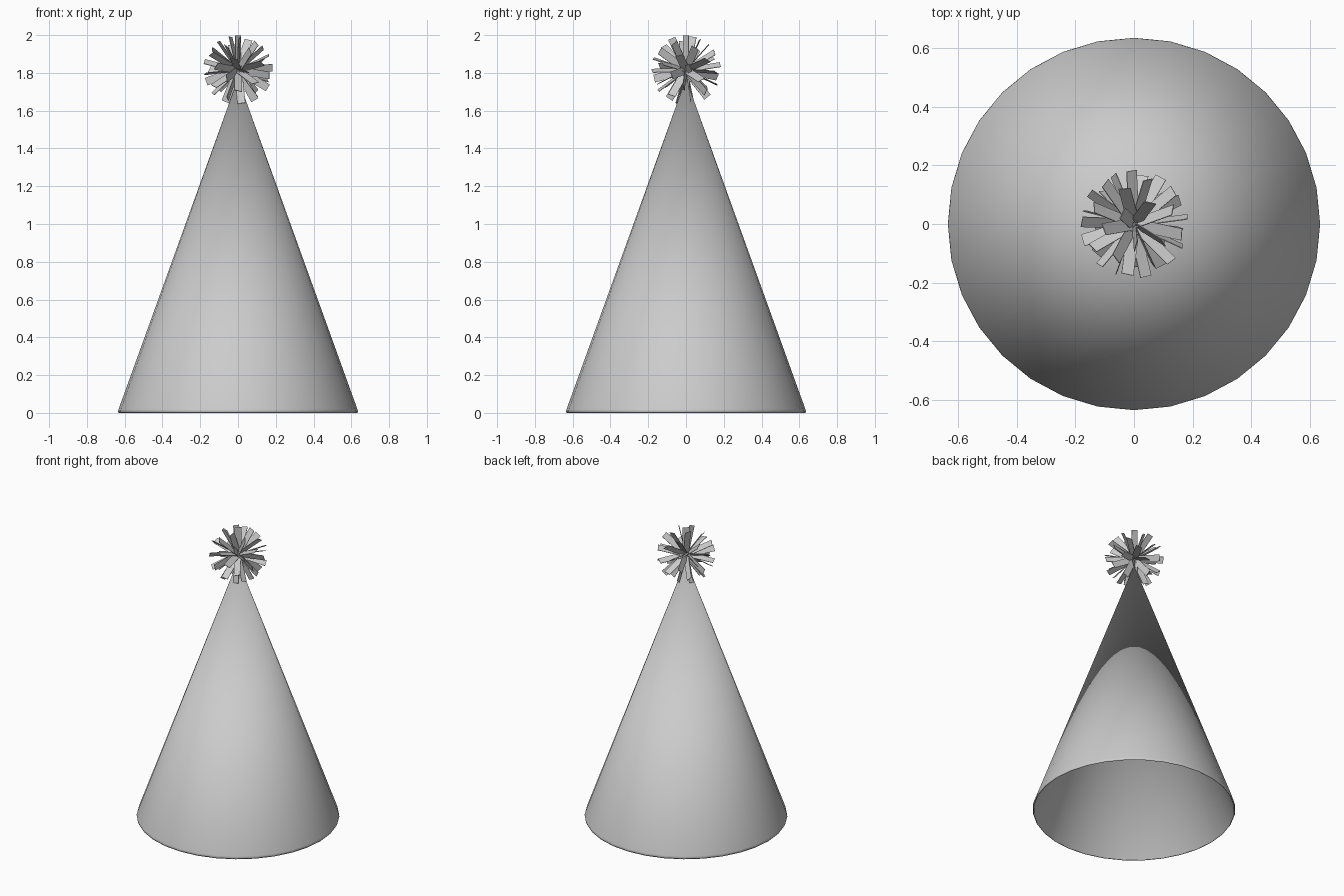
import bpy, bmesh, math, random
from mathutils import Vector, Matrix

if "Cube" in bpy.data.objects:
    bpy.data.objects.remove(bpy.data.objects["Cube"])

random.seed(4)


def make_object(name, bm):
    bmesh.ops.recalc_face_normals(bm, faces=bm.faces)
    mesh = bpy.data.meshes.new(name)
    bm.to_mesh(mesh)
    bm.free()
    obj = bpy.data.objects.new(name, mesh)
    bpy.context.collection.objects.link(obj)
    return obj


def lathe(name, profile, sides):
    """Spin an (r, z) profile about the z axis."""
    bm = bmesh.new()
    verts = [bm.verts.new((r, 0, z)) for r, z in profile]
    edges = [bm.edges.new(pair) for pair in zip(verts, verts[1:])]
    bmesh.ops.spin(bm, geom=verts + edges, cent=(0, 0, 0), axis=(0, 0, 1),
                   angle=math.tau, steps=sides, use_merge=True)
    bmesh.ops.remove_doubles(bm, verts=bm.verts, dist=1e-5)
    return make_object(name, bm)


# Hollow paper cone with a thin rounded rim
hat = lathe("hat_cone", [(0, 1.77), (0.632, 0.02), (0.635, 0.008), (0.631, 0.0),
                         (0.627, 0.003), (0.0, 1.74)], 32)
for poly in hat.data.polygons:
    poly.use_smooth = True

# Pompom of flat paper strips fanning out evenly in all directions
CENTRE, LENGTH, WIDTH, THICK, COUNT = Vector((0, 0, 1.815)), 0.184, 0.042, 0.003, 46
bm = bmesh.new()
for i in range(COUNT):
    h = 1 - 2 * i / (COUNT - 1)
    turn = i * math.pi * (3 - math.sqrt(5))
    ring = math.sqrt(max(0, 1 - h * h))
    direction = Vector((ring * math.cos(turn), ring * math.sin(turn), h))
    aim = direction.to_track_quat('Z', 'Y').to_matrix().to_4x4()
    roll = Matrix.Rotation(random.uniform(0, math.pi), 4, 'Z')
    matrix = (Matrix.Translation(CENTRE) @ aim @ roll
              @ Matrix.Translation((0, 0, LENGTH / 2))
              @ Matrix.Diagonal((WIDTH, THICK, LENGTH, 1)))
    bmesh.ops.create_cube(bm, size=1, matrix=matrix)
make_object("pompom_strips", bm)
